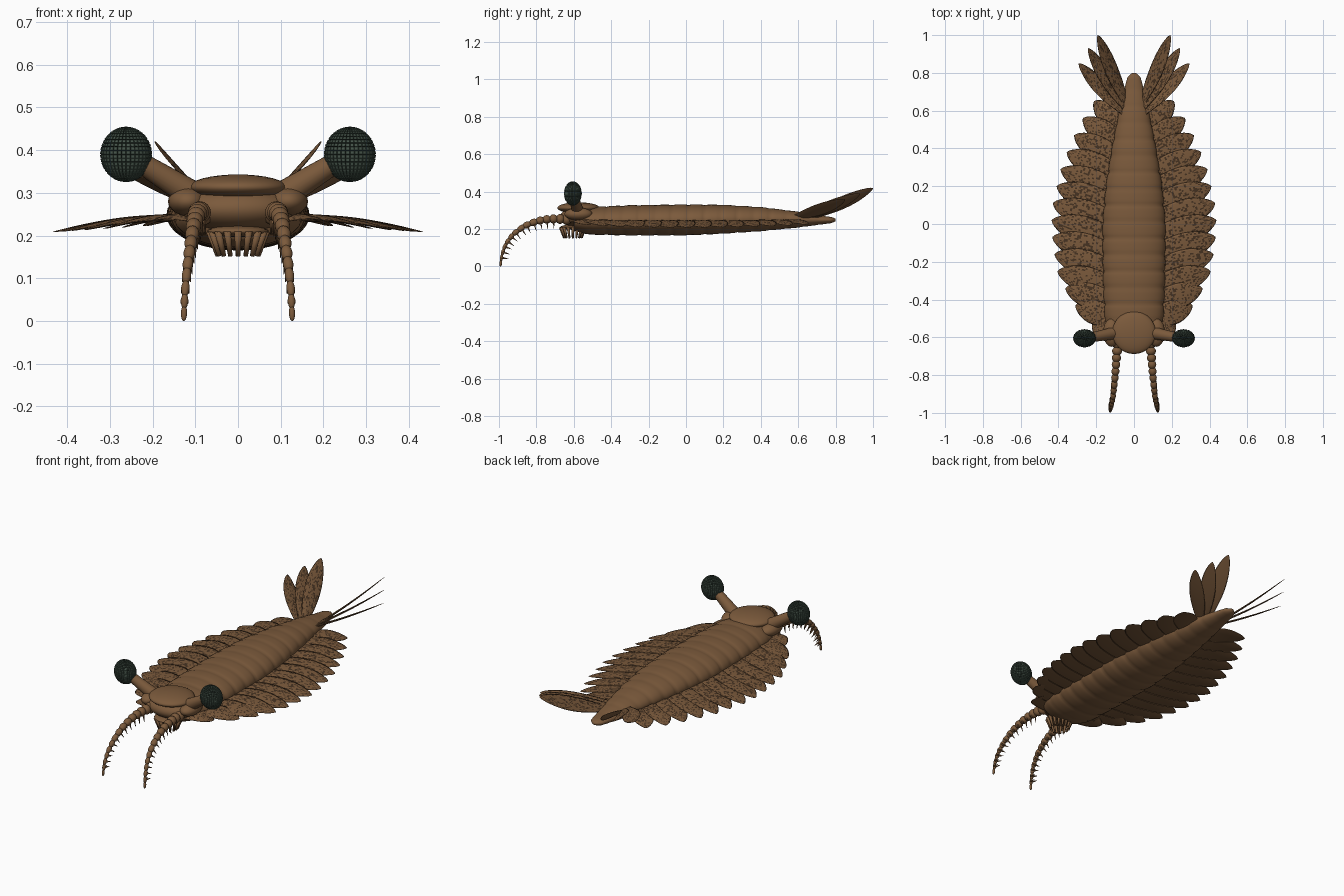
import bpy, bmesh, math, random
from mathutils import Vector, Matrix

random.seed(4)
cube = bpy.data.objects.get("Cube")
if cube:
    bpy.data.objects.remove(cube, do_unlink=True)


def material(name, color):
    m = bpy.data.materials.new(name)
    m.use_nodes = True
    m.diffuse_color = (*color, 1)
    m.node_tree.nodes["Principled BSDF"].inputs["Base Color"].default_value = (*color, 1)
    return m


SHELL = material("shell brown", (0.2, 0.103, 0.045))
UNDER = material("flap underside brown", (0.165, 0.085, 0.037))
SPECK = material("dark speckle", (0.062, 0.033, 0.016))
EYE = material("eye dark green", (0.03, 0.05, 0.037))
LENS = material("lens grey green", (0.062, 0.092, 0.07))


def finish(bm, name, mats, smooth=True):
    bmesh.ops.recalc_face_normals(bm, faces=bm.faces)
    mesh = bpy.data.meshes.new(name)
    for f in bm.faces:
        f.smooth = smooth
    bm.to_mesh(mesh)
    bm.free()
    for m in mats:
        mesh.materials.append(m)
    ob = bpy.data.objects.new(name, mesh)
    bpy.context.collection.objects.link(ob)
    return ob


def ball(bm, center, size, axis=None, u=20, v=12):
    rot = axis.to_track_quat("Z", "Y").to_matrix().to_4x4() if axis else Matrix()
    mat = Matrix.Translation(center) @ rot @ Matrix.Diagonal((*size, 1))
    bmesh.ops.create_uvsphere(bm, u_segments=u, v_segments=v, radius=1, matrix=mat)


def cone(bm, a, b, r1, r2, n=10):
    d = b - a
    mat = Matrix.Translation((a + b) / 2) @ d.to_track_quat("Z", "Y").to_matrix().to_4x4()
    bmesh.ops.create_cone(bm, cap_ends=True, segments=n, radius1=r1, radius2=r2,
                          depth=d.length, matrix=mat)


def lerp_table(table, t):
    for a, b in zip(table, table[1:]):
        if t <= b[0]:
            k = (t - a[0]) / (b[0] - a[0])
            return [p + (q - p) * k for p, q in zip(a[1:], b[1:])]
    return table[-1][1:]


# Segmented trunk: y, half width, bottom, top
TRUNK = [(-0.6, 0.12, 0.19, 0.30), (-0.52, 0.155, 0.17, 0.318), (-0.3, 0.165, 0.165, 0.328),
         (0, 0.168, 0.165, 0.332), (0.2, 0.15, 0.175, 0.33), (0.4, 0.118, 0.188, 0.318),
         (0.6, 0.078, 0.208, 0.293), (0.72, 0.05, 0.224, 0.272), (0.78, 0.034, 0.232, 0.264),
         (0.8, 0.01, 0.242, 0.255)]


def trunk():
    bm = bmesh.new()
    rings, steps, sides = [], 120, 36
    for i in range(steps + 1):
        y = -0.6 + 1.4 * i / steps
        w, lo, hi = lerp_table(TRUNK, y)
        ripple = 1 - 0.045 * (1 - abs(math.sin(math.pi * (y + 0.6) / 0.0875))) ** 2
        c, h = (lo + hi) / 2, (hi - lo) / 2
        rings.append([bm.verts.new((w * ripple * math.cos(a), y, c + h * ripple * math.sin(a)))
                      for a in (math.tau * k / sides for k in range(sides))])
    for a, b in zip(rings, rings[1:]):
        for k in range(sides):
            bm.faces.new((a[k], a[k - 1], b[k - 1], b[k]))
    bm.faces.new(rings[0])
    bm.faces.new(rings[-1])
    finish(bm, "trunk", [SHELL])


# Leaf-shaped blade with speckled upper side
def blade(bm, root, tip, width, up, thick, droop, nu=36, nv=16):
    axis = tip - root
    side = axis.cross(up).normalized()
    up = side.cross(axis).normalized()

    def layer(sign):
        rows = []
        for i in range(nu + 1):
            t = i / nu
            half = width / 2 * max(0.02, math.sin(math.pi * (0.12 + 0.88 * t ** 1.25)) ** 0.65)
            row = []
            for j in range(nv + 1):
                s = 2 * j / nv - 1
                z = sign * thick * (1 - s * s) * (1 - t) ** 0.5 + droop * math.sin(math.pi * t)
                row.append(bm.verts.new(root + axis * t + side * half * s + up * z))
            rows.append(row)
        for a, b in zip(rows, rows[1:]):
            for j in range(nv):
                f = bm.faces.new((a[j], a[j + 1], b[j + 1], b[j]))
                if sign < 0:
                    f.material_index = 1
                elif random.random() < 0.3:
                    f.material_index = 2
    layer(1)
    layer(-1)
    bmesh.ops.remove_doubles(bm, verts=bm.verts, dist=0.00002)


# Swimming flaps: tip y, tip x
TIPS = [(-0.53, 0.21), (-0.41, 0.33), (-0.24, 0.41), (-0.03, 0.438), (0.1, 0.432),
        (0.32, 0.382), (0.53, 0.29), (0.66, 0.205)]


def flaps(s, label):
    bm = bmesh.new()
    count = 14
    for i in range(count):
        k = i / (count - 1)
        y = -0.52 + 1.17 * k
        x = lerp_table(TIPS, y)[0]
        back = 0.07 + 0.1 * k
        root = Vector((s * (0.09 - 0.06 * k), y - back, 0.235))
        tip = Vector((s * x, y, 0.235 - 0.065 * max(0, x - 0.02)))
        blade(bm, root, tip, 0.155 - 0.03 * abs(2 * k - 1), Vector((0, -0.12, 1)), 0.007, 0.016)
    finish(bm, label + "_flaps", [SHELL, UNDER, SPECK])


# Tail fan of three upright blades
def tail_fan(s, label):
    bm = bmesh.new()
    for x, y, z, y0 in ((0.193, 1.0, 0.42, 0.65), (0.243, 0.93, 0.39, 0.62), (0.293, 0.85, 0.36, 0.59)):
        blade(bm, Vector((s * 0.045, y0, 0.262)), Vector((s * x, y, z)), 0.092,
              Vector((-s * 0.66, 0, 0.75)), 0.006, -0.006)
    finish(bm, label + "_tail_fan", [SHELL, SHELL, SPECK])


def eye(s, label):
    bm = bmesh.new()
    cone(bm, Vector((s * 0.09, -0.575, 0.285)), Vector((s * 0.235, -0.602, 0.375)), 0.034, 0.024, 20)
    stalk = finish(bm, label + "_eye_stalk", [SHELL])
    bpy.context.view_layer.objects.active = stalk
    stalk.select_set(True)
    bpy.ops.object.shade_smooth_by_angle()
    stalk.select_set(False)
    # Dark eyeball studded with paler raised lenses
    bm = bmesh.new()
    ball(bm, (s * 0.262, -0.605, 0.39), (0.058, 0.045, 0.062), u=36, v=22)
    cells = list(bm.faces)
    bmesh.ops.inset_individual(bm, faces=cells, thickness=0.0012, depth=0.003)
    for f in cells:
        f.material_index = 1
    finish(bm, label + "_eye", [EYE, LENS], smooth=False)


# Curled grasping arm with paired spines
ARM = [(0, 0.085, -0.62, 0.25), (0.15, 0.092, -0.7, 0.256), (0.3, 0.098, -0.78, 0.248),
       (0.45, 0.105, -0.86, 0.22), (0.6, 0.112, -0.925, 0.172), (0.75, 0.12, -0.967, 0.115),
       (0.88, 0.125, -0.986, 0.055), (1, 0.127, -0.992, 0.004)]


def arm(s, label):
    bm = bmesh.new()
    count = 15

    def point(t):
        x, y, z = lerp_table(ARM, t)
        return Vector((s * x, y, z))
    for i in range(count):
        a, b = point(i / count), point((i + 1) / count)
        d = b - a
        r = 0.029 - 0.023 * (i / count) ** 0.8
        ball(bm, (a + b) / 2, (r, r, d.length * 0.66), d, 16, 10)
        inward = Vector((0, -d.z, d.y)).normalized()
        if inward.z > 0:
            inward = -inward
        if 1 < i < count - 1:
            for q in (-1, 1):
                p = (a + b) / 2 + Vector((q * r * 0.5, 0, 0))
                cone(bm, p, p + inward * (r + 0.028) + Vector((q * 0.004, 0, 0)), 0.006, 0.001, 6)
    finish(bm, label + "_grasping_arm", [SHELL])


trunk()

# Head core, cheeks and top shield
bm = bmesh.new()
ball(bm, (0, -0.57, 0.262), (0.135, 0.105, 0.055), u=32, v=16)
for s in (-1, 1):
    ball(bm, (s * 0.118, -0.575, 0.28), (0.046, 0.075, 0.034))
finish(bm, "head", [SHELL])
bm = bmesh.new()
ball(bm, (0, -0.575, 0.313), (0.115, 0.113, 0.03), u=40, v=16)
finish(bm, "head_shield", [SHELL])

# Mouth ring with hanging teeth
bm = bmesh.new()
ball(bm, (0, -0.605, 0.21), (0.072, 0.068, 0.014), u=28)
for k in range(16):
    a = math.tau * k / 16
    out = Vector((math.cos(a), math.sin(a), 0))
    mid = Vector((0, -0.605, 0))
    top, low = mid + out * 0.066, mid + out * 0.047
    top.z, low.z = 0.21, 0.152
    cone(bm, top, low, 0.009, 0.0055, 8)
finish(bm, "mouth_teeth", [SHELL])

for s, label in ((1, "left"), (-1, "right")):
    flaps(s, label)
    tail_fan(s, label)
    eye(s, label)
    arm(s, label)
